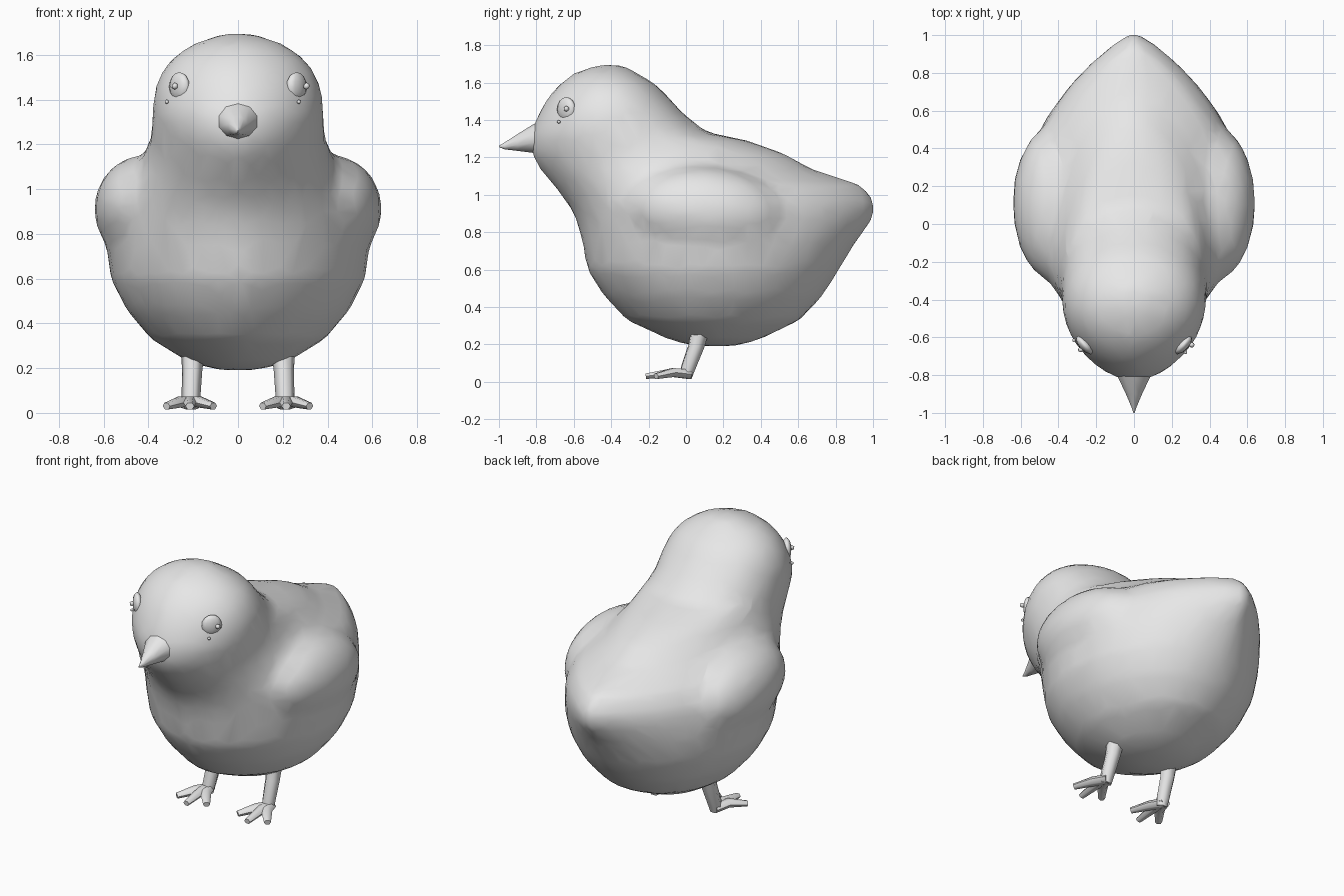
import bpy, bmesh, math
from mathutils import Vector, Matrix

if "Cube" in bpy.data.objects:
    bpy.data.objects.remove(bpy.data.objects["Cube"])

grey = bpy.data.materials.new("plain grey")
grey.diffuse_color = (0.8, 0.8, 0.8, 1)
grey.use_nodes = True
grey.node_tree.nodes["Principled BSDF"].inputs["Base Color"].default_value = grey.diffuse_color


def finish(name, bm, angle=180):
    bmesh.ops.recalc_face_normals(bm, faces=bm.faces[:])
    me = bpy.data.meshes.new(name)
    bm.to_mesh(me)
    bm.free()
    me.materials.append(grey)
    ob = bpy.data.objects.new(name, me)
    bpy.context.collection.objects.link(ob)
    bpy.ops.object.select_all(action='DESELECT')
    ob.select_set(True)
    bpy.context.view_layer.objects.active = ob
    bpy.ops.object.shade_smooth_by_angle(angle=math.radians(angle))
    return ob


def loft(bm, rings):
    loops = [[bm.verts.new(p) for p in r] for r in rings]
    n = len(loops[0])
    for a, b in zip(loops, loops[1:]):
        for i in range(n):
            bm.faces.new((a[i], a[(i + 1) % n], b[(i + 1) % n], b[i]))
    bm.faces.new(loops[0])
    bm.faces.new(loops[-1])


def tube(bm, path, radii, sides=6, flat=1.0):
    """Tapered limb along a path; flat squashes its height."""
    rings = []
    for i, p in enumerate(path):
        d = Vector(path[min(i + 1, len(path) - 1)]) - Vector(path[max(i - 1, 0)])
        u = d.cross(Vector((0, 0, 1))).normalized()
        v = u.cross(d).normalized()
        ring = []
        for k in range(sides):
            t = math.tau * k / sides
            ring.append(Vector(p) + radii[i] * (u * math.cos(t) + v * math.sin(t) * flat))
        rings.append(ring)
    loft(bm, rings)


# Body, neck and head: height, front y, back y, half width, widest y, back taper
levels = [
    (0.19, 0.05, 0.26, 0.08, 0.15, 1), (0.225, -0.09, 0.39, 0.22, 0.15, 1),
    (0.33, -0.32, 0.61, 0.39, 0.14, 1), (0.46, -0.44, 0.73, 0.50, 0.13, 1),
    (0.60, -0.53, 0.82, 0.57, 0.13, 1.1), (0.75, -0.555, 0.91, 0.59, 0.13, 1.3),
    (0.86, -0.585, 1.0, 0.58, 0.12, 1.6), (0.95, -0.63, 1.025, 0.56, 0.12, 1.7),
    (1.05, -0.71, 0.95, 0.50, 0.08, 1.6), (1.14, -0.785, 0.67, 0.43, -0.10, 1.2),
    (1.22, -0.83, 0.53, 0.39, -0.28, 1.1), (1.29, -0.835, 0.33, 0.385, -0.36, 1.1),
    (1.335, -0.83, 0.11, 0.385, -0.40, 1), (1.44, -0.785, -0.02, 0.375, -0.41, 1),
    (1.52, -0.74, -0.09, 0.345, -0.41, 1), (1.59, -0.68, -0.16, 0.29, -0.41, 1),
    (1.65, -0.60, -0.26, 0.20, -0.42, 1), (1.695, -0.47, -0.34, 0.07, -0.41, 1)]
rings = []
for z, yf, yb, hw, ym, taper in levels:
    ring = []
    for k in range(32):
        t = math.tau * k / 32
        c, s = math.cos(t), math.sin(t)
        p = 1.15 if c > 0 else taper
        x = hw * math.copysign(abs(s) ** p, s)
        y = ym - c * ((ym - yf) if c > 0 else (yb - ym))
        ring.append((x, y, z))
    rings.append(ring)
bm = bmesh.new()
loft(bm, rings)
# Folded wings, blended into the body
for side in (-1, 1):
    m = (Matrix.Translation((side * 0.42, 0.11, 0.91))
         @ Matrix.Rotation(math.radians(-5), 4, 'X')
         @ Matrix.Diagonal((0.225, 0.42, 0.24, 1)))
    bmesh.ops.create_uvsphere(bm, u_segments=20, v_segments=12, radius=1, matrix=m)
body = finish("body_with_wings", bm)
mod = body.modifiers.new("blend", 'REMESH')
mod.mode, mod.voxel_size, mod.use_smooth_shade = 'VOXEL', 0.03, True
mod = body.modifiers.new("soften", 'SMOOTH')
mod.factor, mod.iterations = 0.5, 10
mod = body.modifiers.new("simplify", 'DECIMATE')
mod.ratio = 0.12

# Beak
bm = bmesh.new()
stations = [(-0.72, 0.13, 1.20, 1.43), (-0.82, 0.085, 1.225, 1.375),
            (-0.90, 0.045, 1.235, 1.325), (-0.97, 0.014, 1.243, 1.28),
            (-1.0, 0.003, 1.255, 1.262)]
loft(bm, [[(w * math.sin(math.tau * k / 10), y,
            (lo + hi) / 2 + (hi - lo) / 2 * math.cos(math.tau * k / 10))
           for k in range(10)] for y, w, lo, hi in stations])
finish("beak", bm, 60)

# Legs and three-toed feet
for side, label in ((-1, "left"), (1, "right")):
    bm = bmesh.new()
    tube(bm, [(side * 0.20, 0.08, 0.30), (side * 0.205, 0.055, 0.19),
              (side * 0.21, 0.01, 0.07), (side * 0.21, 0.0, 0.02)],
         [0.055, 0.046, 0.042, 0.034])
    finish(label + "_leg", bm, 60)
    bm = bmesh.new()
    for dx, y in ((-0.105, -0.16), (0, -0.215), (0.105, -0.16)):
        cx = side * 0.215
        tube(bm, [(cx, 0.02, 0.04), (cx + dx * 0.35, -0.07, 0.05),
                  (cx + dx, y, 0.03)], [0.034, 0.032, 0.02], flat=0.85)
    finish(label + "_foot", bm, 60)

# Eyes: shallow domes with two small glints each
for side, label, glints in (
        (-1, "left", ((-0.282, -0.665, 1.46, 0.016), (-0.318, -0.615, 1.39, 0.010))),
        (1, "right", ((0.306, -0.64, 1.46, 0.016), (0.272, -0.68, 1.39, 0.010)))):
    bm = bmesh.new()
    turn = Matrix.Rotation(side * math.radians(48), 4, 'Z')
    m = (Matrix.Translation((side * 0.262, -0.64, 1.457)) @ turn
         @ Matrix.Diagonal((0.062, 0.028, 0.065, 1)))
    bmesh.ops.create_uvsphere(bm, u_segments=10, v_segments=8, radius=1, matrix=m)
    finish(label + "_eye", bm)
    bm = bmesh.new()
    for x, y, z, r in glints:
        bmesh.ops.create_icosphere(bm, subdivisions=1, radius=r,
                                   matrix=Matrix.Translation((x, y, z)))
    finish(label + "_eye_glints", bm, 60)
